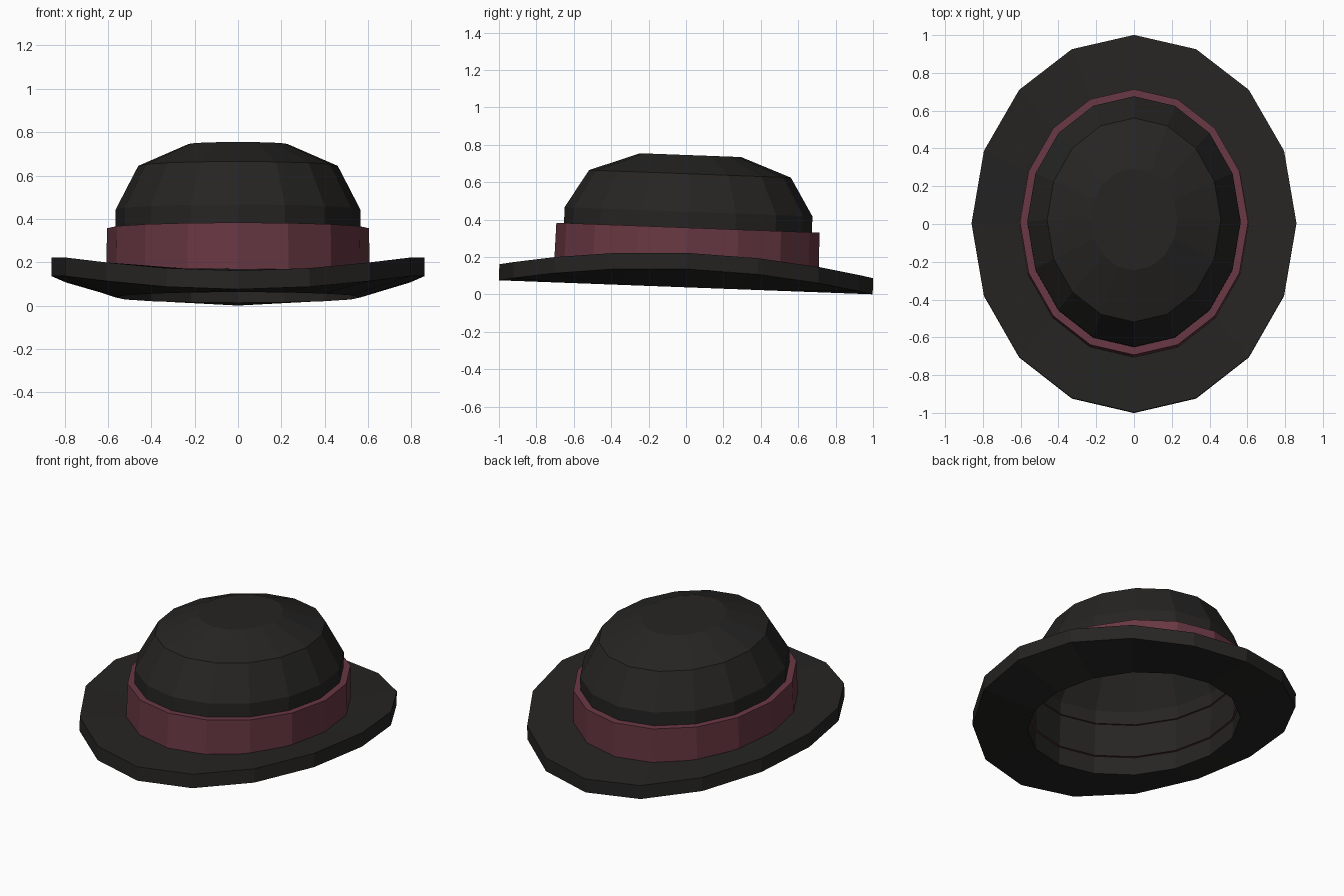
import bpy, bmesh, math
from mathutils import Matrix, Vector

if "Cube" in bpy.data.objects:
    bpy.data.objects.remove(bpy.data.objects["Cube"])

SIDES = 16
TILT = Matrix.Rotation(-0.0375, 3, 'X')   # hat leans slightly to the back
PIVOT = Vector((0, 0, 0.08))


def material(name, rgb):
    m = bpy.data.materials.new(name)
    m.diffuse_color = (*rgb, 1)
    m.use_nodes = True
    m.node_tree.nodes["Principled BSDF"].inputs["Base Color"].default_value = m.diffuse_color
    return m


def loft(name, rings, mat, closed=False, cap=False):
    """Bridge oval rings given as (x radius, y radius, z, lift at the sides)."""
    bm = bmesh.new()
    loops = []
    for rx, ry, z, lift in rings:
        loop = []
        for i in range(SIDES):
            a = 2 * math.pi * i / SIDES
            p = Vector((rx * math.cos(a), ry * math.sin(a), z + lift * math.cos(a) ** 2))
            loop.append(bm.verts.new(TILT @ (p - PIVOT) + PIVOT))
        loops.append(loop)
    pairs = list(zip(loops, loops[1:]))
    if closed:
        pairs.append((loops[-1], loops[0]))
    for lo, hi in pairs:
        for i in range(SIDES):
            j = (i + 1) % SIDES
            bm.faces.new((lo[i], lo[j], hi[j], hi[i]))
    if cap:
        bm.faces.new(loops[-1])
    me = bpy.data.meshes.new(name)
    bm.to_mesh(me)
    bm.free()
    me.materials.append(mat)
    ob = bpy.data.objects.new(name, me)
    bpy.context.collection.objects.link(ob)
    return ob


felt = material("dark_felt", (0.019, 0.018, 0.017))
ribbon = material("ribbon_red", (0.14, 0.039, 0.055))

# Brim: thick oval ring, sides curled upward
loft("brim", [(0.565, 0.663, 0.038, 0), (0.86, 1.0, 0.038, 0.098),
              (0.86, 1.0, 0.124, 0.098), (0.565, 0.663, 0.145, 0.01)], felt, closed=True)

# Crown: open shell with a flat top
loft("crown", [(0.565, 0.663, 0.14, 0), (0.565, 0.663, 0.442, 0),
               (0.46, 0.54, 0.645, 0), (0.23, 0.27, 0.745, 0)], felt, cap=True)

# Ribbon band: its edges just pierce the crown wall
loft("hat_band", [(0.555, 0.653, 0.15, 0), (0.608, 0.708, 0.14, 0),
                  (0.604, 0.704, 0.357, 0), (0.555, 0.653, 0.357, 0)], ribbon)
